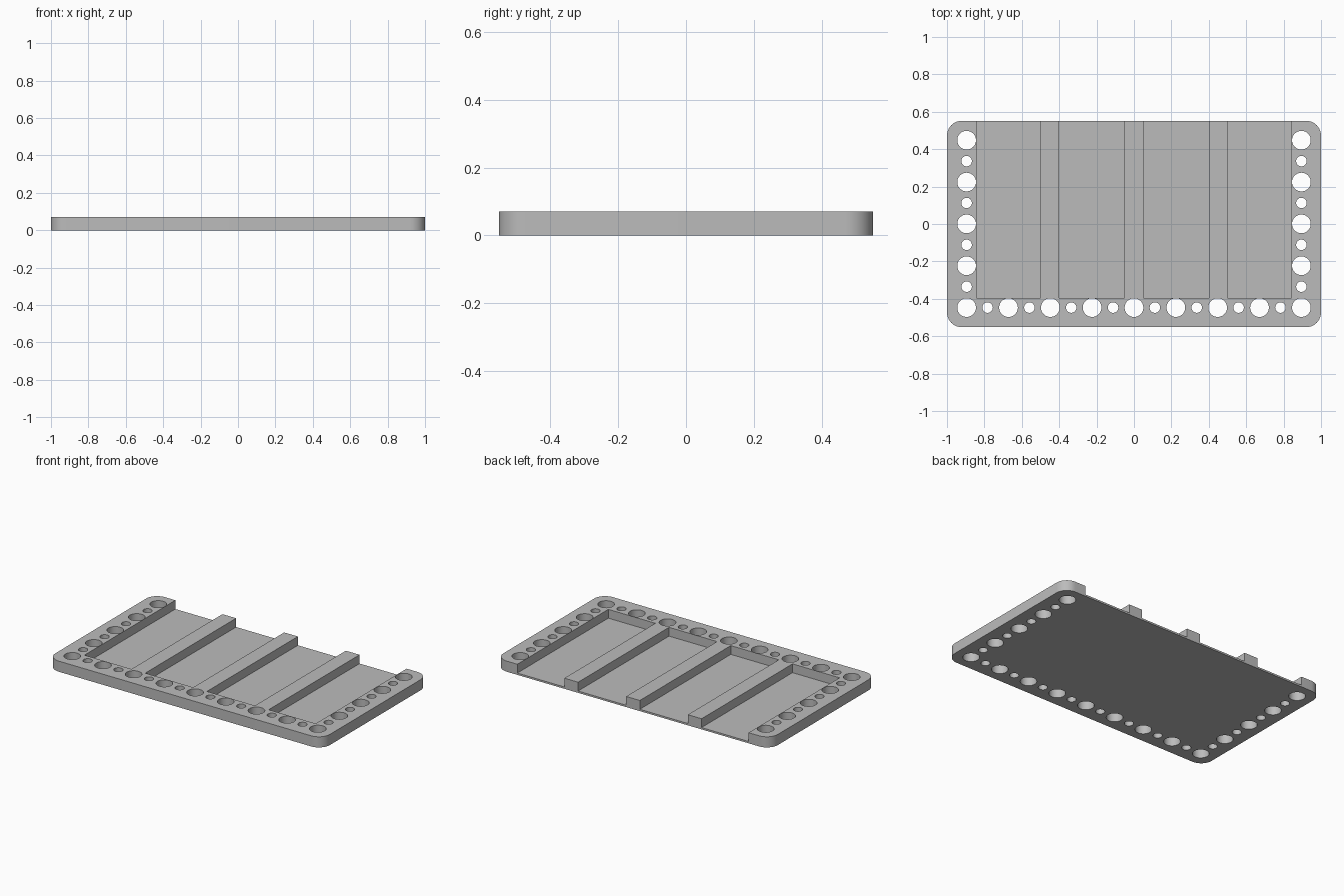
import bpy, bmesh, math

if "Cube" in bpy.data.objects:
    bpy.data.objects.remove(bpy.data.objects["Cube"])

HX, HY, H = 1.0, 0.552, 0.07      # half sizes and height of the tray
FLOOR = 0.012                     # floor thickness under the pockets
CORNER = 0.08                     # outer corner radius
HOLE, PITCH = 0.895, 0.22375      # hole line offset and large hole spacing
ROW_Y = -0.447                    # front hole row
BIG, SMALL = 0.05, 0.028          # hole radii

grey = bpy.data.materials.new("light_grey")
grey.diffuse_color = (0.5, 0.5, 0.5, 1)
grey.use_nodes = True
grey.node_tree.nodes["Principled BSDF"].inputs["Base Color"].default_value = grey.diffuse_color


def prism(bm, pts, z0, z1):
    """Closed vertical prism from a counter-clockwise outline."""
    lo = [bm.verts.new((x, y, z0)) for x, y in pts]
    hi = [bm.verts.new((x, y, z1)) for x, y in pts]
    bm.faces.new(lo[::-1])
    bm.faces.new(hi)
    for i in range(len(pts)):
        j = (i + 1) % len(pts)
        bm.faces.new((lo[i], lo[j], hi[j], hi[i]))


def arc(cx, cy, r, a0, a1, n):
    return [(cx + r * math.cos(a0 + (a1 - a0) * i / n),
             cy + r * math.sin(a0 + (a1 - a0) * i / n)) for i in range(n + 1)]


def make_object(name, bm):
    mesh = bpy.data.meshes.new(name)
    bm.to_mesh(mesh)
    bm.free()
    mesh.materials.append(grey)
    ob = bpy.data.objects.new(name, mesh)
    bpy.context.collection.objects.link(ob)
    return ob


# Rounded tray block
outline = []
for k, (sx, sy) in enumerate([(1, 1), (-1, 1), (-1, -1), (1, -1)]):
    outline += arc(sx * (HX - CORNER), sy * (HY - CORNER), CORNER,
                   k * math.pi / 2, (k + 1) * math.pi / 2, 10)
bm = bmesh.new()
prism(bm, outline, 0, H)
tray = make_object("tray", bm)

# Cutter: four pockets open at the back
bm = bmesh.new()
for x0, x1 in [(-0.843, -0.5), (-0.4, -0.05), (0.05, 0.4), (0.5, 0.843)]:
    prism(bm, [(x0, -0.395), (x1, -0.395), (x1, 0.7), (x0, 0.7)], FLOOR, 0.2)

# Cutter: alternating large and small holes along the front and both sides
spots = [(-HOLE + i * PITCH / 2, ROW_Y, i) for i in range(17)]
spots += [(s * HOLE, ROW_Y + i * PITCH / 2, i) for s in (-1, 1) for i in range(1, 9)]
for x, y, i in spots:
    r = SMALL if i % 2 else BIG
    prism(bm, arc(x, y, r, 0, 2 * math.pi, 40)[:-1], -0.1, 0.2)
cutter = make_object("pocket_and_hole_cutter", bm)
cutter.hide_render = True

# Cut the tray, then drop the cutter
bpy.context.view_layer.objects.active = tray
tray.select_set(True)
cutter.select_set(False)
mod = tray.modifiers.new("cut", 'BOOLEAN')
mod.operation, mod.solver, mod.object = 'DIFFERENCE', 'EXACT', cutter
bpy.ops.object.modifier_apply(modifier=mod.name)
bpy.data.objects.remove(cutter)
bpy.ops.object.shade_smooth_by_angle(angle=math.radians(30))
